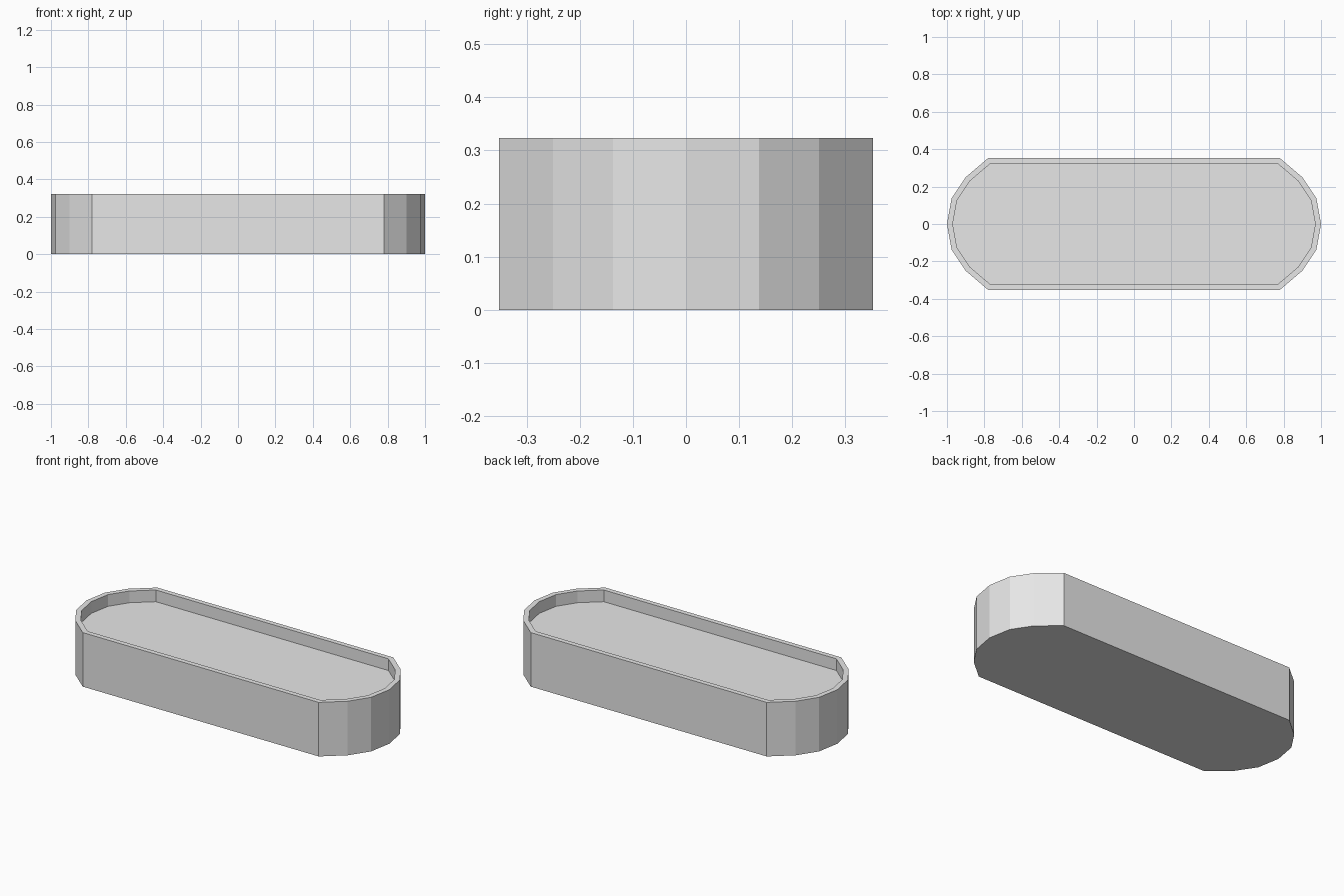
import bpy
import bmesh

HEIGHT = 0.323
RIM = 0.03
RECESS = 0.07

cube = bpy.data.objects.get("Cube")
if cube:
    bpy.data.objects.remove(cube, do_unlink=True)

# Plain light grey material
grey = bpy.data.materials.new("light_grey")
grey.use_nodes = True
colour = (0.8, 0.8, 0.8, 1)
grey.diffuse_color = colour
grey.node_tree.nodes["Principled BSDF"].inputs["Base Color"].default_value = colour

# Outline: one faceted quarter, mirrored round to a full loop
quarter = [(1, 0), (0.975, 0.137), (0.9, 0.25), (0.78, 0.352)]
half = quarter + [(-x, y) for x, y in reversed(quarter)]
outline = half + [(-x, -y) for x, y in half[1:-1]]

# Tray body: extruded outline
bm = bmesh.new()
base = bm.faces.new([bm.verts.new((x, y, 0)) for x, y in outline])
result = bmesh.ops.extrude_face_region(bm, geom=[base], use_keep_orig=True)
top_verts = [g for g in result["geom"] if isinstance(g, bmesh.types.BMVert)]
bmesh.ops.translate(bm, verts=top_verts, vec=(0, 0, HEIGHT))
bmesh.ops.recalc_face_normals(bm, faces=bm.faces)

# Rim and sunken floor
floor = max(bm.faces, key=lambda f: f.calc_center_median().z)
bmesh.ops.inset_region(bm, faces=[floor], thickness=RIM, use_even_offset=True)
walls = bmesh.ops.extrude_discrete_faces(bm, faces=[floor])
floor = walls["faces"][0]
bmesh.ops.translate(bm, verts=floor.verts, vec=(0, 0, -RECESS))
bmesh.ops.recalc_face_normals(bm, faces=bm.faces)

mesh = bpy.data.meshes.new("tray")
bm.to_mesh(mesh)
bm.free()
mesh.materials.append(grey)
tray = bpy.data.objects.new("tray", mesh)
bpy.context.collection.objects.link(tray)
